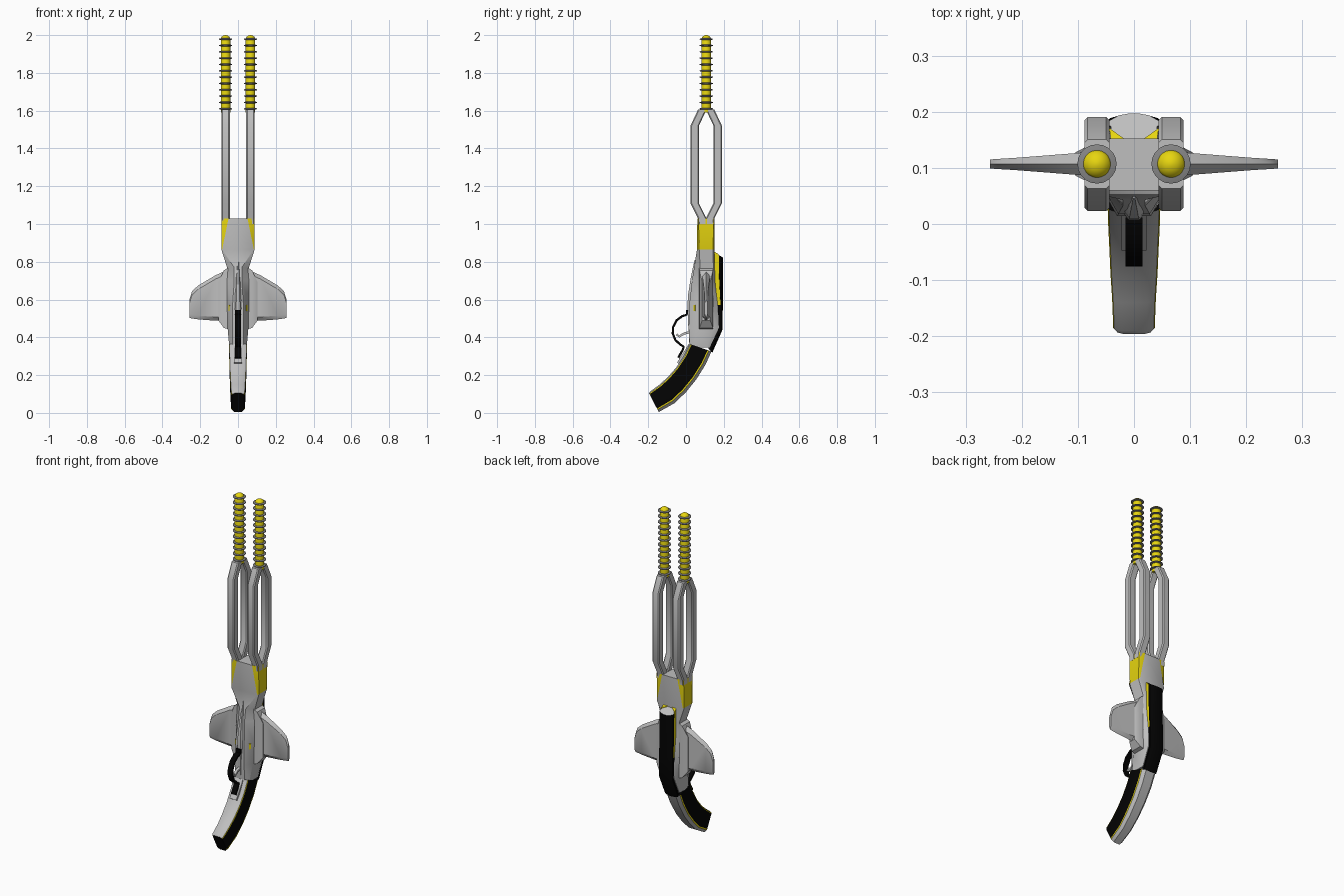
import bpy, bmesh, math
from mathutils import Vector

if "Cube" in bpy.data.objects:
    bpy.data.objects.remove(bpy.data.objects["Cube"])


def material(name, color):
    m = bpy.data.materials.new(name)
    m.use_nodes = True
    m.diffuse_color = (*color, 1)
    m.node_tree.nodes["Principled BSDF"].inputs["Base Color"].default_value = (*color, 1)
    return m


MATS = [material("grey metal", (0.52, 0.52, 0.52)),
        material("yellow paint", (0.8, 0.67, 0.005)),
        material("black grip", (0.001, 0.001, 0.001)),
        material("dark steel", (0.24, 0.24, 0.24))]
GREY, YELLOW, BLACK, STEEL = range(4)


def loft(name, rings, rule=lambda i, j: GREY, angle=32):
    """Skin rings of points; rule(ring, segment) picks a colour, segment -1 is a cap."""
    bm = bmesh.new()
    rows = [[bm.verts.new(p) for p in ring] for ring in rings]
    n = len(rows[0])
    for i in range(len(rows) - 1):
        for j in range(n):
            k = (j + 1) % n
            f = bm.faces.new((rows[i][j], rows[i][k], rows[i + 1][k], rows[i + 1][j]))
            f.material_index = rule(i, j)
    for i in (0, len(rows) - 1):
        bm.faces.new(rows[i]).material_index = rule(i, -1)
    bmesh.ops.recalc_face_normals(bm, faces=bm.faces)
    mesh = bpy.data.meshes.new(name)
    bm.to_mesh(mesh)
    bm.free()
    for m in MATS:
        mesh.materials.append(m)
    ob = bpy.data.objects.new(name, mesh)
    bpy.context.collection.objects.link(ob)
    bpy.ops.object.select_all(action='DESELECT')
    ob.select_set(True)
    bpy.context.view_layer.objects.active = ob
    bpy.ops.object.shade_smooth_by_angle(angle=math.radians(angle))
    return ob


def mirrored(half):
    return half + [(-x, y, z) for x, y, z in reversed(half)]


def circle(x, y, z, r, n=20):
    return [(x + r * math.cos(a), y + r * math.sin(a), z)
            for a in (math.tau * i / n for i in range(n))]


def bevelled_square(x, y, z, r, b):
    return [(x + dx, y + dy, z) for dx, dy in
            [(r, b - r), (r, r - b), (r - b, r), (b - r, r),
             (-r, r - b), (-r, b - r), (b - r, -r), (r - b, -r)]]


def strip(name, path, width, thick, mat):
    """Flat band following a side-view path."""
    pts = [Vector((0, y, z)) for y, z in path]
    rings = []
    for i, p in enumerate(pts):
        t = (pts[min(i + 1, len(pts) - 1)] - pts[max(i - 1, 0)]).normalized()
        n = Vector((0, -t.z, t.y)) * thick
        side = Vector((width, 0, 0))
        rings.append([p + side + n, p + side - n, p - side - n, p - side + n])
    return loft(name, rings, lambda i, j: mat)


def slab(name, sections, shape, rule):
    """Loft between front and back side-view points; shape is (width share, depth share)."""
    rings = []
    for front, back, hw in sections:
        f, b = Vector((0, *front)), Vector((0, *back))
        rings.append(mirrored([(hw * w, *f.lerp(b, t).yz) for w, t in shape]))
    return loft(name, rings, rule)


BARREL_X, BARREL_Y = 0.066, 0.107

# Receiver: z, front width, side width, back width, front y, side y pair, back y
body = []
for z, fw, hw, bw, yf, y1, y2, yb in [
        (1.03, .05, .088, .05, .06, .066, .148, .152),
        (.865, .084, .088, .084, .058, .07, .142, .15),
        (.77, .02, .058, .04, .043, .075, .145, .152),
        (.70, .02, .058, .038, .032, .07, .142, .156),
        (.58, .028, .058, .038, .018, .065, .145, .168),
        (.45, .03, .055, .045, .014, .06, .15, .174),
        (.345, .03, .046, .043, .02, .04, .11, .125)]:
    body.append(mirrored([(fw, yf, z), (hw, y1, z), (hw, y2, z), (bw, yb, z)]))
loft("receiver", body, lambda i, j: YELLOW if i == 0 and j in (0, 1, 2, 4, 5, 6) else GREY)

# Pointed ridge down the front of the receiver
ridge = [mirrored([(.3 * w, y, z), (w, y + .03, z)]) for z, w, y in
         [(.81, .006, .045), (.72, .018, .026), (.62, .028, .01),
          (.55, .034, .008), (.46, .026, .012), (.36, .02, .018)]]
loft("front_ridge", ridge)

# Back plate: black spine with a recessed yellow flank at its upper end
slab("back_plate",
     [((.146, .852), (.197, .822), .046), ((.15, .72), (.196, .72), .046),
      ((.168, .57), (.195, .57), .046), ((.172, .45), (.193, .44), .046),
      ((.118, .34), (.14, .32), .044)],
     [(.9, 0), (.9, .55), (1, .57), (.95, .75), (.6, .93), (.2, 1)],
     lambda i, j: GREY if j == -1 else YELLOW if j in (0, 10) and i < 2 else BLACK)

# Curved grip: grey front and back, yellow piping, black sides and butt
slab("grip",
     [((.02, .365), (.135, .325), .047), ((-.012, .30), (.103, .255), .046),
      ((-.052, .24), (.055, .178), .044), ((-.096, .19), (.0, .11), .042),
      ((-.14, .15), (-.06, .052), .039), ((-.19, .113), (-.136, .009), .037),
      ((-.196, .104), (-.144, .004), .031)],
     [(.6, 0), (.95, .05), (1, .09), (1, .82), (.97, .88), (.6, 1)],
     lambda i, j: BLACK if j in (-1, 2, 8) else YELLOW if j in (1, 3, 7, 9) else GREY)

# Trigger guard, tang and trigger
strip("trigger_guard",
      [(.006, .545), (.004, .52), (-.02, .512), (-.05, .49), (-.068, .455), (-.07, .42),
       (-.056, .385), (-.03, .362), (-.012, .35), (-.018, .332), (-.041, .292)],
      .015, .006, BLACK)
strip("tang", [(.022, .36), (-.006, .315), (-.04, .262)], .022, .009, GREY)
strip("trigger", [(.03, .43), (-.01, .42), (-.035, .405), (-.05, .415)], .008, .006, GREY)

for s, side in ((1, "left"), (-1, "right")):
    # Side fairing and swept fin
    def cross(x, lo, hi, t, edge=.02):
        y = BARREL_Y
        return [(s * x, y - t, lo + edge), (s * x, y, lo), (s * x, y + t, lo + edge),
                (s * x, y + t, hi - edge), (s * x, y, hi), (s * x, y - t, hi - edge)]

    loft(side + "_fairing", [cross(.04, .44, .775, .038, 0), cross(.075, .45, .755, .036, 0),
                             cross(.104, .49, .69, .021, 0)])
    loft(side + "_fin", [cross(.06, .49, .755, .023), cross(.12, .488, .728, .018),
                         cross(.21, .495, .675, .011), cross(.243, .5, .645, .009),
                         cross(.257, .503, .6, .008)])
    # Small yellow marks on the receiver flanks
    loft(side + "_mark", [[(s * x, y, z) for x, y in
                           [(.045, .04), (.051, .047), (.048, .051), (.042, .044)]]
                          for z in (.54, .572)], lambda i, j: YELLOW)

    # Yellow corner plates on the sloped top of the back plate
    loft(side + "_cap_corner", [[(s * x, y, .852 - (y - .146) * .6 + dz) for x, y in
                                 [(.012, .148), (.041, .148), (.044, .171)]]
                                for dz in (-.002, .004)], lambda i, j: YELLOW)

    # Two bent prongs carrying each coil
    x = s * BARREL_X
    for d, end in ((-1, "front"), (1, "back")):
        prong = [bevelled_square(x, BARREL_Y + d * off, z, .0225, .006) for z, off in
                 [(1.0, .02), (1.03, .021), (1.11, .061), (1.52, .061), (1.605, .021)]]
        loft(f"{side}_{end}_prong", prong)

    # Yellow coil core with a domed tip
    core = [circle(x, BARREL_Y, z, r) for z, r in
            [(1.59, .025), (1.982, .025), (1.991, .021), (1.997, .012), (2.0, .004)]]
    loft(side + "_coil_core", core, lambda i, j: YELLOW, 60)

    # Cooling rings
    for k in range(12):
        z = 1.61 + k * .0335
        disc = [circle(x, BARREL_Y, z + dz, r) for dz, r in
                [(-.005, .024), (-.002, .035), (.002, .035), (.005, .024)]]
        loft(f"{side}_coil_ring_{k + 1}", disc, lambda i, j: STEEL)
